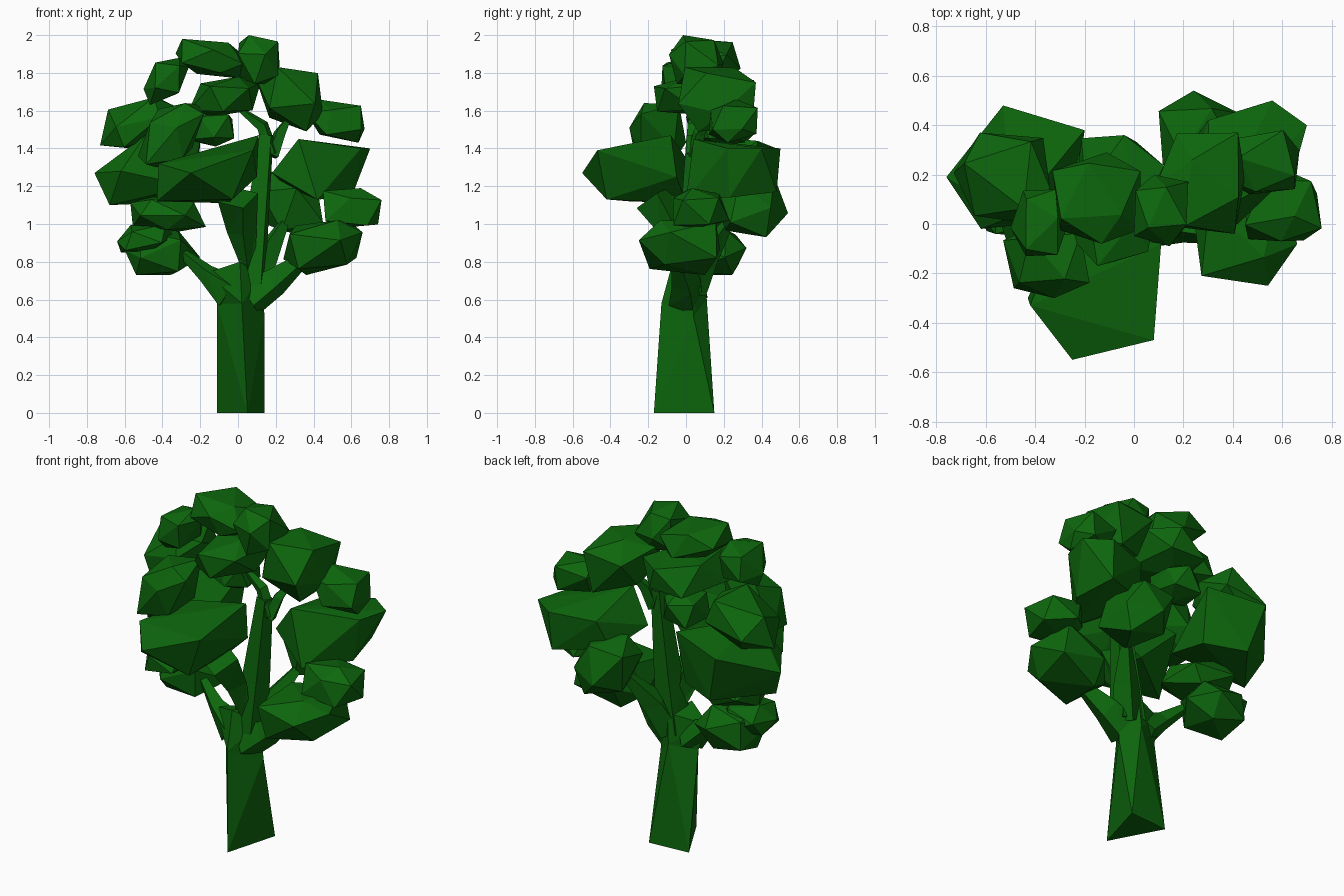
import bpy, bmesh, math, random
from mathutils import Vector, Euler

default = bpy.data.objects.get("Cube")
if default:
    bpy.data.objects.remove(default, do_unlink=True)

green = bpy.data.materials.new("leaf_green")
green.use_nodes = True
green.diffuse_color = (0.004, 0.135, 0.004, 1)
green.node_tree.nodes["Principled BSDF"].inputs["Base Color"].default_value = green.diffuse_color


def finish(name, bm):
    """Turn a bmesh into a flat shaded object."""
    bmesh.ops.recalc_face_normals(bm, faces=bm.faces[:])
    mesh = bpy.data.meshes.new(name)
    bm.to_mesh(mesh)
    bm.free()
    mesh.materials.append(green)
    obj = bpy.data.objects.new(name, mesh)
    bpy.context.collection.objects.link(obj)


def wrap(bm):
    """Replace the mesh by the convex solid around its corners."""
    bmesh.ops.delete(bm, geom=bm.edges[:], context="EDGES_FACES")
    result = bmesh.ops.convex_hull(bm, input=bm.verts[:])
    inside = [v for v in result["geom_interior"] if isinstance(v, bmesh.types.BMVert)]
    bmesh.ops.delete(bm, geom=inside, context="VERTS")


def hull(name, points):
    """Solid wrapped tightly around a few corner points."""
    bm = bmesh.new()
    for p in points:
        bm.verts.new(p)
    wrap(bm)
    finish(name, bm)


def limb(name, path, radii, sides=4, turn=0.4):
    """Tapering faceted branch along a path."""
    bm = bmesh.new()
    path = [Vector(p) for p in path]
    rings = []
    for i, (point, radius) in enumerate(zip(path, radii)):
        along = path[min(i + 1, len(path) - 1)] - path[max(i - 1, 0)]
        spin = along.to_track_quat("Z", "Y")
        angles = [turn + math.tau * k / sides for k in range(sides)]
        rings.append([bm.verts.new(point + spin @ Vector((radius * math.cos(a), radius * math.sin(a), 0)))
                      for a in angles])
    for low, high in zip(rings, rings[1:]):
        for k in range(sides):
            n = (k + 1) % sides
            bm.faces.new((low[k], low[n], high[n]))
            bm.faces.new((low[k], high[n], high[k]))
    bm.faces.new(rings[0][::-1])
    bm.faces.new(rings[-1])
    finish(name, bm)


def clump(name, x, y, z, lean=0.0, seed=1):
    """Chunky faceted leaf mass filling the given x, y and z ranges."""
    rng = random.Random(seed)
    bm = bmesh.new()
    bmesh.ops.create_icosphere(bm, subdivisions=1, radius=1)
    spin = Euler([rng.uniform(0, math.tau) for _ in range(3)]).to_matrix()
    for v in bm.verts:
        v.co = spin @ v.co * rng.uniform(0.8, 1.2)
        v.co.z += lean * v.co.x
    for axis, (low, high) in enumerate((x, y, z)):
        values = [v.co[axis] for v in bm.verts]
        start, span = min(values), max(values) - min(values)
        for v in bm.verts:
            t = 2 * (v.co[axis] - start) / span - 1
            t = math.copysign(abs(t) ** 0.7, t)
            v.co[axis] = (low + high + t * (high - low)) / 2
    wrap(bm)
    finish(name, bm)


# Three-sided trunk that widens into the fork
hull("trunk", [(0.05, -0.17, 0), (0.14, 0.15, 0), (-0.11, 0.13, 0),
               (-0.11, 0.04, 0.58), (0.02, -0.13, 0.58), (0.14, 0.04, 0.51), (0.04, 0.11, 0.6)])
hull("trunk_fork", [(-0.11, 0.04, 0.58), (0.02, -0.13, 0.58), (0.14, 0.04, 0.51), (0.04, 0.11, 0.6),
                    (-0.17, 0.03, 0.74), (0.01, -0.07, 0.8), (0.13, 0.03, 0.72), (0.05, 0.1, 0.78)])

# Branches
limb("main_branch", [(0.06, 0.02, 0.65), (0.1, 0.03, 1), (0.15, 0.04, 1.47)], [0.1, 0.075, 0.045])
limb("upper_left_twig", [(0.18, 0.04, 1.37), (0.13, 0.04, 1.52), (-0.02, 0.05, 1.63)], [0.04, 0.035, 0.01])
limb("upper_right_twig", [(0.18, 0.04, 1.36), (0.22, 0.07, 1.48), (0.28, 0.13, 1.58)], [0.04, 0.035, 0.01])
limb("right_branch", [(0.06, 0.0, 0.6), (0.19, 0, 0.69), (0.38, -0.05, 0.84)], [0.1, 0.08, 0.03])
limb("left_branch", [(-0.04, 0.02, 0.64), (-0.17, 0.04, 0.74), (-0.32, 0.1, 0.87)], [0.1, 0.05, 0.02])
limb("front_branch", [(0.06, 0, 0.74), (0.02, -0.06, 0.97), (0, -0.17, 1.14)], [0.03, 0.08, 0.11])
limb("back_branch", [(0.07, 0.03, 0.66), (0.14, 0.1, 0.82), (0.24, 0.22, 1)], [0.09, 0.075, 0.03])

# Large leaf masses
hull("big_front_leaves", [(-0.42, -0.33, 1.32), (-0.43, -0.3, 1.12), (-0.25, -0.55, 1.27),
                          (0.08, -0.47, 1.39), (0.11, -0.08, 1.47), (0.1, -0.05, 1.25),
                          (-0.03, -0.42, 1.13), (-0.3, 0, 1.35), (-0.05, 0, 1.11)])
hull("big_left_leaves", [(-0.76, 0.19, 1.27), (-0.53, 0.48, 1.4), (-0.2, 0.38, 1.44),
                         (-0.49, 0.03, 1.47), (-0.68, 0.12, 1.1), (-0.62, -0.02, 1.28),
                         (-0.45, 0.42, 1.11), (-0.22, 0.32, 1.12), (-0.25, 0.02, 1.2)])
hull("big_right_leaves", [(0.32, 0.04, 1.45), (0.56, 0.5, 1.4), (0.7, 0.4, 1.4), (0.65, 0.22, 1.4),
                          (0.18, 0.1, 1.27), (0.42, 0, 1.13), (0.6, 0.23, 1.14),
                          (0.55, 0.48, 1.17), (0.3, 0.42, 1.38), (0.25, 0.35, 1.2)])

# Smaller leaf masses: x, y and z ranges, then lean
leaves = {
    "crown_left": ((-0.33, 0.03), (-0.08, 0.29), (1.77, 1.98), -0.2),
    "crown_right": ((0, 0.22), (-0.09, 0.2), (1.74, 2), -0.2),
    "shoulder_left": ((-0.5, -0.26), (-0.13, 0.14), (1.63, 1.88), 0.5),
    "crown_middle": ((-0.26, 0.12), (-0.17, 0.36), (1.57, 1.78), 0.2),
    "shoulder_right": ((0.09, 0.45), (-0.04, 0.37), (1.49, 1.83), -0.2),
    "outer_upper_right": ((0.36, 0.67), (0.12, 0.38), (1.43, 1.66), -0.3),
    "outer_upper_left": ((-0.73, -0.34), (0, 0.37), (1.4, 1.67), 0.5),
    "inner_upper_left": ((-0.25, -0.02), (0.05, 0.34), (1.41, 1.61), 0),
    "upper_front_left": ((-0.53, -0.18), (-0.3, 0), (1.3, 1.64), 0.5),
    "back_right": ((0.1, 0.45), (0.15, 0.54), (0.93, 1.28), -0.2),
    "outer_right": ((0.45, 0.76), (-0.07, 0.23), (0.98, 1.19), 0),
    "low_right": ((0.24, 0.66), (-0.25, 0.18), (0.73, 1.02), 0.2),
    "low_left_top": ((-0.57, -0.17), (-0.1, 0.25), (0.96, 1.15), -0.2),
    "low_left_outer": ((-0.64, -0.34), (-0.05, 0.25), (0.85, 1), 0.3),
    "low_left_bottom": ((-0.6, -0.2), (0, 0.32), (0.73, 0.97), 0),
}
for seed, (name, (x, y, z, lean)) in enumerate(leaves.items()):
    clump(name + "_leaves", x, y, z, lean, seed + 5)
